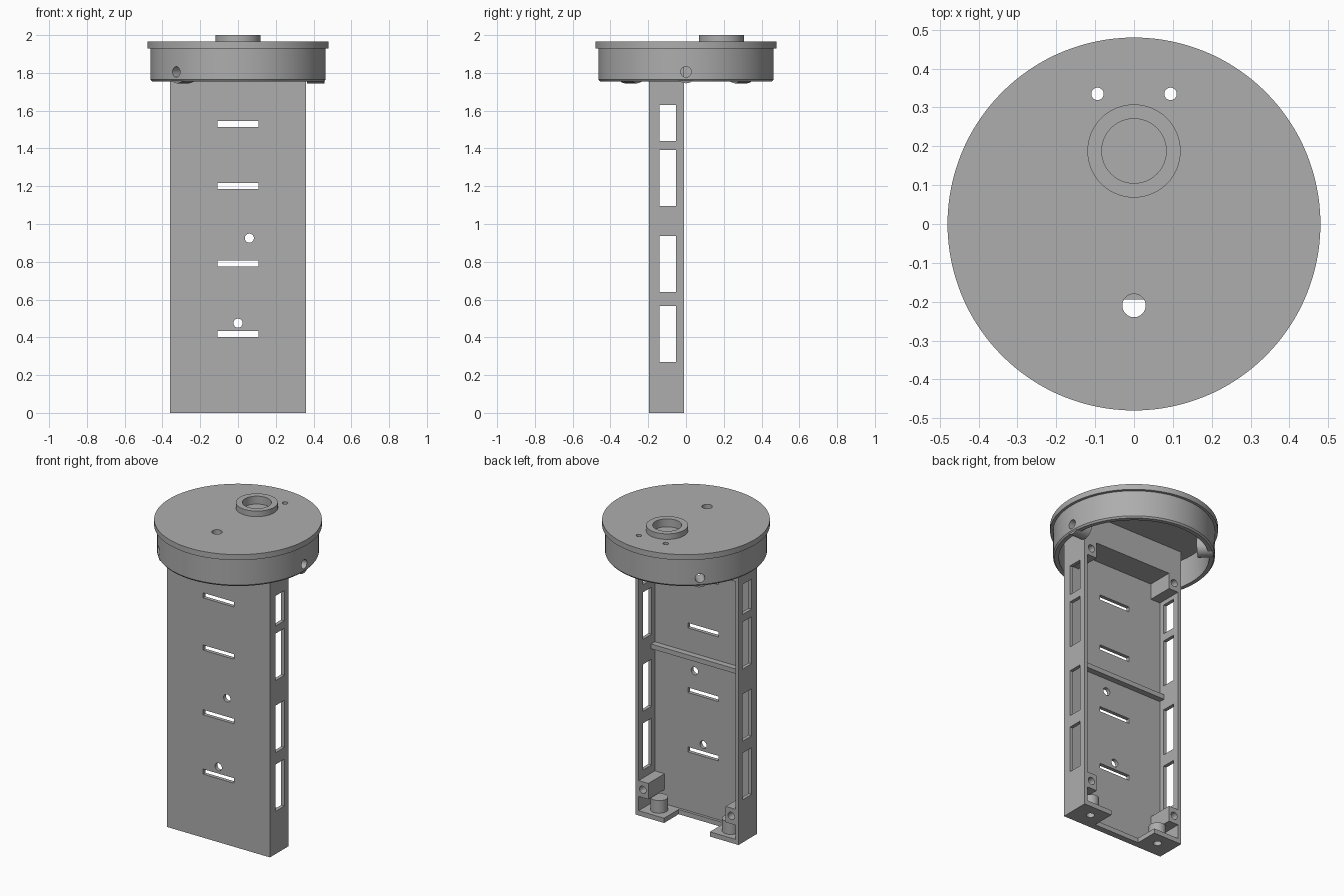
import bpy, bmesh
from math import radians, cos, sin, pi
from mathutils import Matrix, Vector

default = bpy.data.objects.get("Cube")
if default:
    bpy.data.objects.remove(default, do_unlink=True)

grey = bpy.data.materials.new("plain grey")
grey.use_nodes = True
grey.diffuse_color = (0.42, 0.42, 0.42, 1)
grey.node_tree.nodes["Principled BSDF"].inputs["Base Color"].default_value = grey.diffuse_color


def add_box(bm, x, y, z):
    """Box from (min, max) pairs."""
    size = [b - a for a, b in (x, y, z)]
    mid = Vector([(a + b) / 2 for a, b in (x, y, z)])
    bmesh.ops.create_cube(bm, size=1, matrix=Matrix.Translation(mid) @ Matrix.Diagonal((*size, 1)))


def add_cylinder(bm, start, end, radius, sides=48):
    """Cylinder between two points."""
    start, end = Vector(start), Vector(end)
    axis = end - start
    turn = axis.to_track_quat('Z', 'Y').to_matrix().to_4x4()
    bmesh.ops.create_cone(bm, cap_ends=True, segments=sides, radius1=radius, radius2=radius,
                          depth=axis.length, matrix=Matrix.Translation((start + end) / 2) @ turn)


def make(name, bm):
    mesh = bpy.data.meshes.new(name)
    bm.to_mesh(mesh)
    bm.free()
    mesh.materials.append(grey)
    ob = bpy.data.objects.new(name, mesh)
    bpy.context.collection.objects.link(ob)
    return ob


def combine(ob, bm, operation='DIFFERENCE'):
    """Boolean the shapes in bm with ob and keep the result."""
    tool = make("cutter", bm)
    tool.hide_render = True
    mod = ob.modifiers.new("cut", 'BOOLEAN')
    mod.operation, mod.solver, mod.object = operation, 'EXACT', tool
    graph = bpy.context.evaluated_depsgraph_get()
    result = bpy.data.meshes.new_from_object(ob.evaluated_get(graph))
    ob.modifiers.clear()
    ob.data = result
    bpy.data.objects.remove(tool, do_unlink=True)


def smooth(ob):
    bpy.ops.object.select_all(action='DESELECT')
    ob.select_set(True)
    bpy.context.view_layer.objects.active = ob
    bpy.ops.object.shade_smooth_by_angle(angle=radians(30))


FRONT, PANEL_BACK, BACK = -0.195, -0.172, -0.01
HALF, INNER = 0.36, 0.338
LID_BOTTOM, LID_TOP = 1.93, 1.965

# Front panel with cable slots and round holes
bm = bmesh.new()
add_box(bm, (-INNER, INNER), (FRONT, PANEL_BACK), (0, LID_BOTTOM))
panel = make("front_panel", bm)
cut = bmesh.new()
for z in (0.417, 0.792, 1.2, 1.53):
    add_box(cut, (-0.108, 0.108), (-0.3, -0.1), (z - 0.016, z + 0.016))
for x, z in ((0, 0.475), (0.06, 0.925)):
    add_cylinder(cut, (x, -0.3, z), (x, -0.1, z), 0.024)
combine(panel, cut)
smooth(panel)

# Side walls with windows, corner screw blocks and floor tabs
for side, label in ((1, "left"), (-1, "right")):
    def span(a, b):
        return tuple(sorted((side * a, side * b)))

    bm = bmesh.new()
    add_box(bm, span(INNER, HALF), (FRONT, BACK), (0, LID_BOTTOM))
    wall = make(label + "_wall", bm)
    cut = bmesh.new()
    for low, high in ((0.27, 0.565), (0.64, 0.937), (1.095, 1.392), (1.44, 1.63)):
        add_box(cut, span(0.3, 0.4), (-0.14, -0.052), (low, high))
    combine(wall, cut)

    for level, z in (("lower", 0.17), ("upper", 1.707)):
        bm = bmesh.new()
        add_box(bm, span(0.27, INNER), (PANEL_BACK, BACK), (z - 0.05, z + 0.05))
        block = make(f"{label}_{level}_screw_block", bm)
        cut = bmesh.new()
        add_cylinder(cut, (side * 0.309, -0.11, z), (side * 0.309, 0.1, z), 0.023)
        combine(block, cut)
        smooth(block)

    # Floor tab with a raised screw post, drilled from below
    bm = bmesh.new()
    add_box(bm, span(0.16, INNER), (PANEL_BACK, BACK), (0, 0.03))
    tab = make(label + "_floor_tab", bm)
    post = bmesh.new()
    add_cylinder(post, (side * 0.25, -0.09, 0.01), (side * 0.25, -0.09, 0.11), 0.05)
    combine(tab, post, 'UNION')
    cut = bmesh.new()
    add_cylinder(cut, (side * 0.25, -0.09, -0.1), (side * 0.25, -0.09, 0.09), 0.024)
    combine(tab, cut)
    smooth(tab)

# Cross pieces between the walls
for name, x, y, z in (
        ("floor_lip", 0.16, (PANEL_BACK, -0.155), (0, 0.03)),
        ("cross_rib", INNER, (PANEL_BACK, -0.135), (1.005, 1.035)),
        ("top_block", INNER, (PANEL_BACK, BACK), (1.757, LID_BOTTOM))):
    bm = bmesh.new()
    add_box(bm, (-x, x), y, z)
    make(name, bm)

# Lid disc with raised socket and through holes
bm = bmesh.new()
add_cylinder(bm, (0, 0, LID_BOTTOM), (0, 0, LID_TOP), 0.48, 128)
lid = make("lid", bm)
collar = bmesh.new()
add_cylinder(collar, (0, 0.188, 1.95), (0, 0.188, 2.0), 0.12, 64)
combine(lid, collar, 'UNION')
cut = bmesh.new()
add_cylinder(cut, (0, 0.188, 1.95), (0, 0.188, 2.1), 0.083, 64)
for x, y, r in ((-0.094, 0.335, 0.016), (0.094, 0.335, 0.016), (0, -0.21, 0.03)):
    add_cylinder(cut, (x, y, 1.8), (x, y, 2.1), r)
combine(lid, cut)
smooth(lid)

# Rim under the lid: spun profile with a chamfered lower edge
bm = bmesh.new()
profile = [(0.43, LID_BOTTOM), (0.43, 1.755), (0.455, 1.755), (0.463, 1.765), (0.463, LID_BOTTOM)]
verts = [bm.verts.new((r, 0, z)) for r, z in profile]
edges = [bm.edges.new((verts[i], verts[(i + 1) % len(verts)])) for i in range(len(verts))]
bmesh.ops.spin(bm, geom=verts + edges, axis=(0, 0, 1), cent=(0, 0, 0),
               angle=2 * pi, steps=128, use_merge=True)
bmesh.ops.remove_doubles(bm, verts=bm.verts, dist=0.0001)
bmesh.ops.recalc_face_normals(bm, faces=bm.faces)
rim = make("lid_rim", bm)

# Three radial screw bosses through the rim
bosses, holes = bmesh.new(), bmesh.new()
for angle in (0, 135, 225):
    c, s = cos(radians(angle)), sin(radians(angle))
    z = 1.805
    add_cylinder(bosses, (0.365 * c, 0.365 * s, z), (0.457 * c, 0.457 * s, z), 0.06)
    add_cylinder(holes, (0.34 * c, 0.34 * s, z), (0.6 * c, 0.6 * s, z), 0.028)
combine(rim, bosses, 'UNION')
combine(rim, holes)
smooth(rim)
